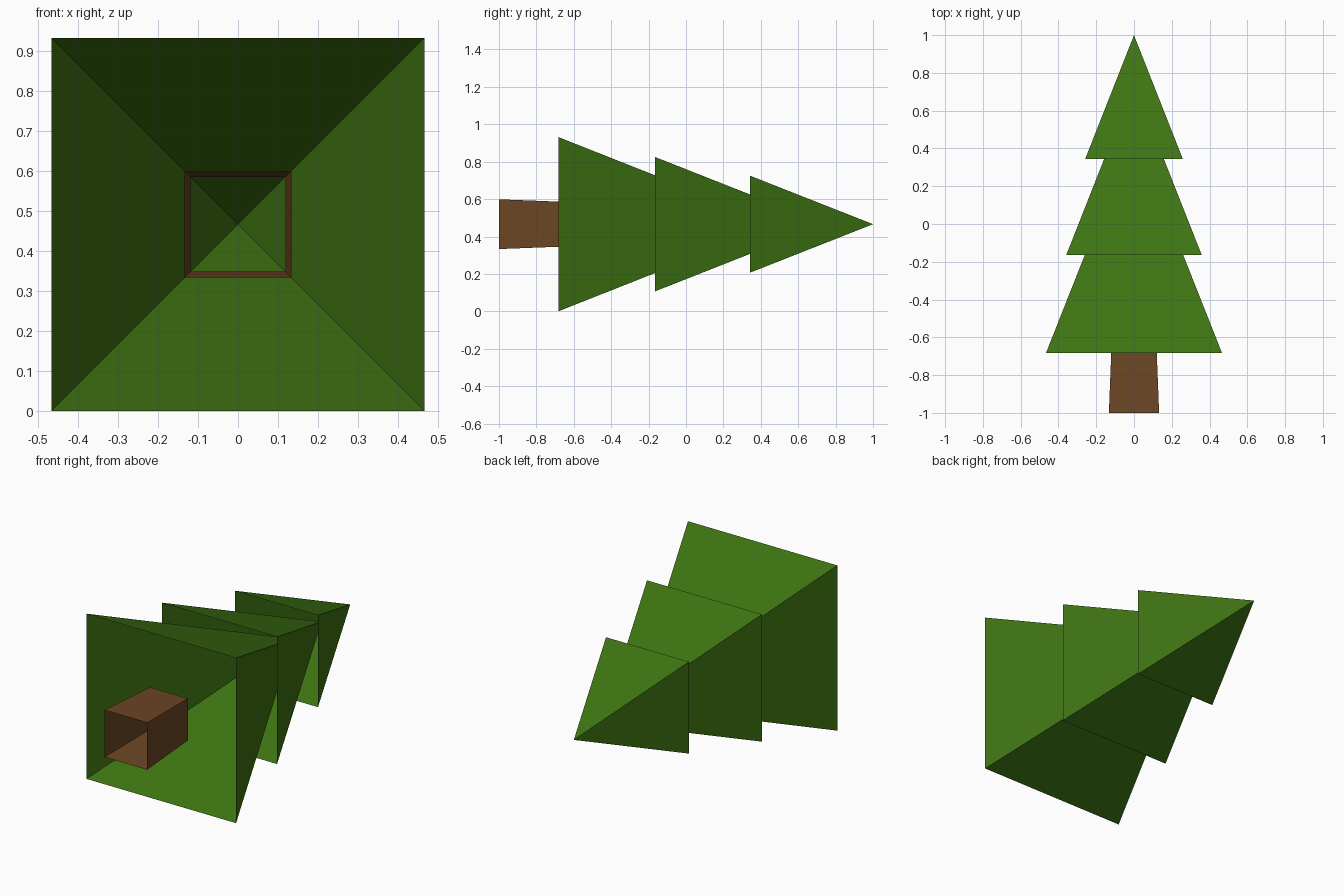
import bpy, bmesh

if "Cube" in bpy.data.objects:
    bpy.data.objects.remove(bpy.data.objects["Cube"])

CZ = 0.466  # height of the tree's axis, which runs along y


def material(name, rgb):
    m = bpy.data.materials.new(name)
    m.diffuse_color = (*rgb, 1.0)
    m.use_nodes = True
    m.node_tree.nodes["Principled BSDF"].inputs["Base Color"].default_value = m.diffuse_color
    return m


green = material("leaf green", (0.048, 0.174, 0.006))
brown = material("bark brown", (0.147, 0.061, 0.0185))


def square_shell(name, y0, half0, y1, half1, mat):
    """Open-ended square tube from y0 to y1; half1 = 0 gives a pyramid."""
    bm = bmesh.new()
    signs = ((-1, -1), (1, -1), (1, 1), (-1, 1))

    def ring(y, h):
        return [bm.verts.new((sx * h, y, CZ + sz * h)) for sx, sz in signs]

    near = ring(y0, half0)
    far = ring(y1, half1) if half1 else [bm.verts.new((0, y1, CZ))] * 4
    for i in range(4):
        j = (i + 1) % 4
        corners = [near[i], far[i], far[j], near[j]]
        bm.faces.new(list(dict.fromkeys(corners)))
    bm.normal_update()
    # point every face away from the axis
    for f in bm.faces:
        c = f.calc_center_median()
        if f.normal.x * c.x + f.normal.z * (c.z - CZ) < 0:
            f.normal_flip()
    mesh = bpy.data.meshes.new(name)
    bm.to_mesh(mesh)
    bm.free()
    mesh.materials.append(mat)
    obj = bpy.data.objects.new(name, mesh)
    bpy.context.collection.objects.link(obj)


# Hollow trunk, reaching a little inside the lowest branches
square_shell("trunk", -1.0, 0.133, -0.615, 0.118, brown)

# Three hollow pyramids of branches
for name, base, half, tip in (("lower_branches", -0.683, 0.466, 0.495),
                              ("middle_branches", -0.165, 0.359, 0.745),
                              ("top_branches", 0.343, 0.259, 1.0)):
    square_shell(name, base, half, tip, 0, green)
